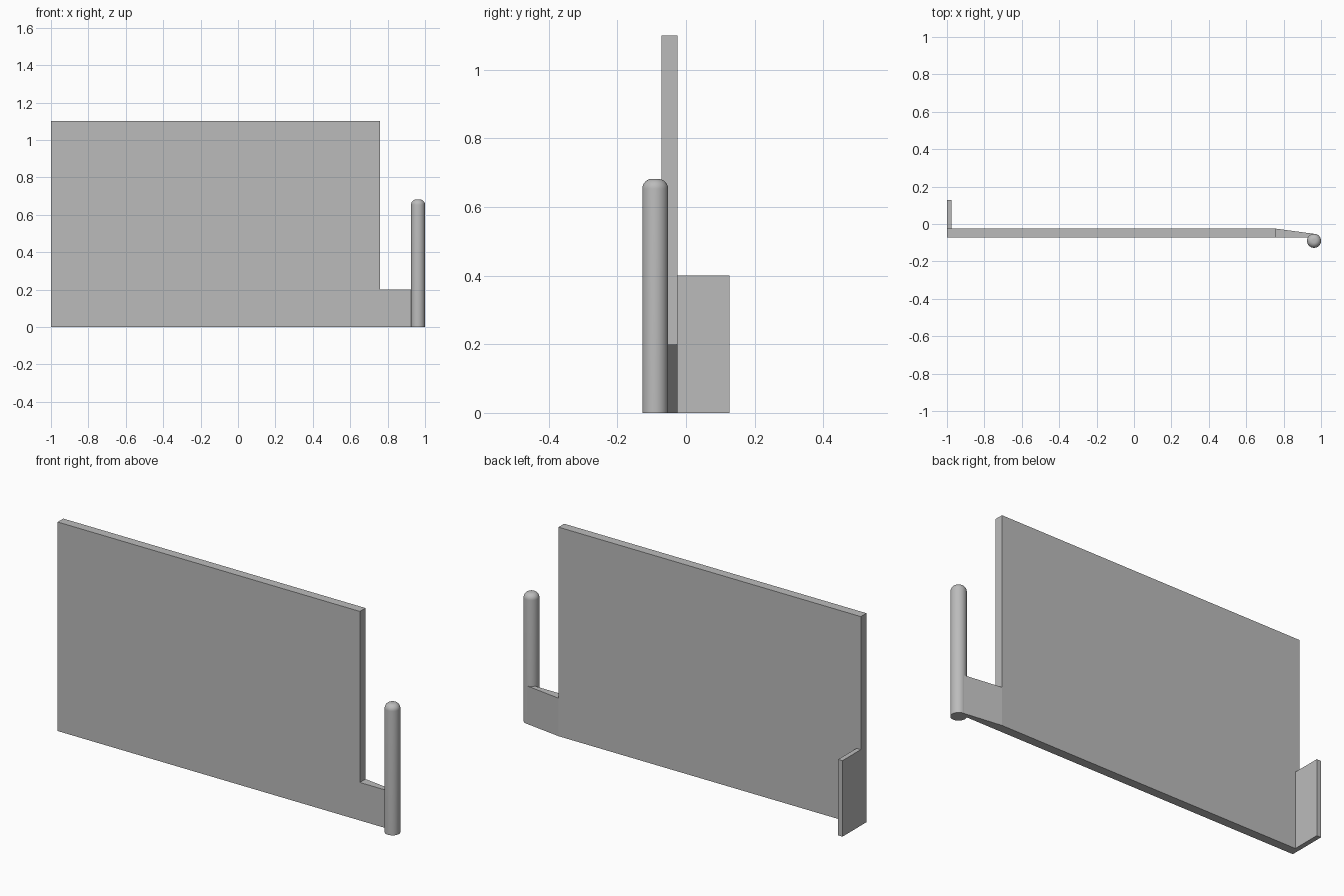
import bpy, bmesh, math

if "Cube" in bpy.data.objects:
    bpy.data.objects.remove(bpy.data.objects["Cube"])

grey = bpy.data.materials.new("plain_grey")
grey.use_nodes = True
grey.diffuse_color = (0.5, 0.5, 0.5, 1)
grey.node_tree.nodes["Principled BSDF"].inputs["Base Color"].default_value = (0.5, 0.5, 0.5, 1)


def finish(name, bm):
    bmesh.ops.recalc_face_normals(bm, faces=bm.faces[:])
    mesh = bpy.data.meshes.new(name)
    bm.to_mesh(mesh)
    bm.free()
    mesh.materials.append(grey)
    obj = bpy.data.objects.new(name, mesh)
    bpy.context.collection.objects.link(obj)
    return obj


def extrude_plan(name, plan, height):
    """Raise a flat floor outline to the given height."""
    bm = bmesh.new()
    face = bm.faces.new([bm.verts.new((x, y, 0)) for x, y in plan])
    top = bmesh.ops.extrude_face_region(bm, geom=[face])["geom"]
    verts = [v for v in top if isinstance(v, bmesh.types.BMVert)]
    bmesh.ops.translate(bm, verts=verts, vec=(0, 0, height))
    return finish(name, bm)


LEFT_END, PANEL_END = -1.0, 0.76
FRONT, BACK = -0.072, -0.025
POST_R, POST_H, ROUND = 0.0375, 0.682, 0.029
POST_X, POST_Y = 1 - POST_R, -0.09

# Large upright panel
extrude_plan("panel", [(LEFT_END, FRONT), (PANEL_END, FRONT),
                       (PANEL_END, BACK), (LEFT_END, BACK)], 1.1)

# Short return fin on the back of one end
extrude_plan("return_fin", [(LEFT_END, BACK), (LEFT_END + 0.025, BACK),
                            (LEFT_END + 0.025, 0.127), (LEFT_END, 0.127)], 0.4)

# Low tapered arm joining the panel to the post
extrude_plan("arm", [(PANEL_END, FRONT), (POST_X, FRONT),
                     (POST_X, POST_Y + POST_R), (PANEL_END, BACK)], 0.2)

# Round post with a softened top, spun from a half profile
bm = bmesh.new()
steps = 8
profile = [(0, 0), (POST_R, 0)]
for i in range(steps + 1):
    a = math.pi / 2 * i / steps
    profile.append((POST_R - ROUND + ROUND * math.cos(a),
                    POST_H - ROUND + ROUND * math.sin(a)))
profile.append((0, POST_H))
verts = [bm.verts.new((POST_X + r, POST_Y, z)) for r, z in profile]
edges = [bm.edges.new(pair) for pair in zip(verts, verts[1:])]
bmesh.ops.spin(bm, geom=verts + edges, cent=(POST_X, POST_Y, 0), axis=(0, 0, 1),
               angle=math.tau, steps=48)
bmesh.ops.remove_doubles(bm, verts=bm.verts[:], dist=0.0001)
post = finish("post", bm)

bpy.ops.object.select_all(action="DESELECT")
post.select_set(True)
bpy.context.view_layer.objects.active = post
bpy.ops.object.shade_smooth_by_angle(angle=math.radians(35))
